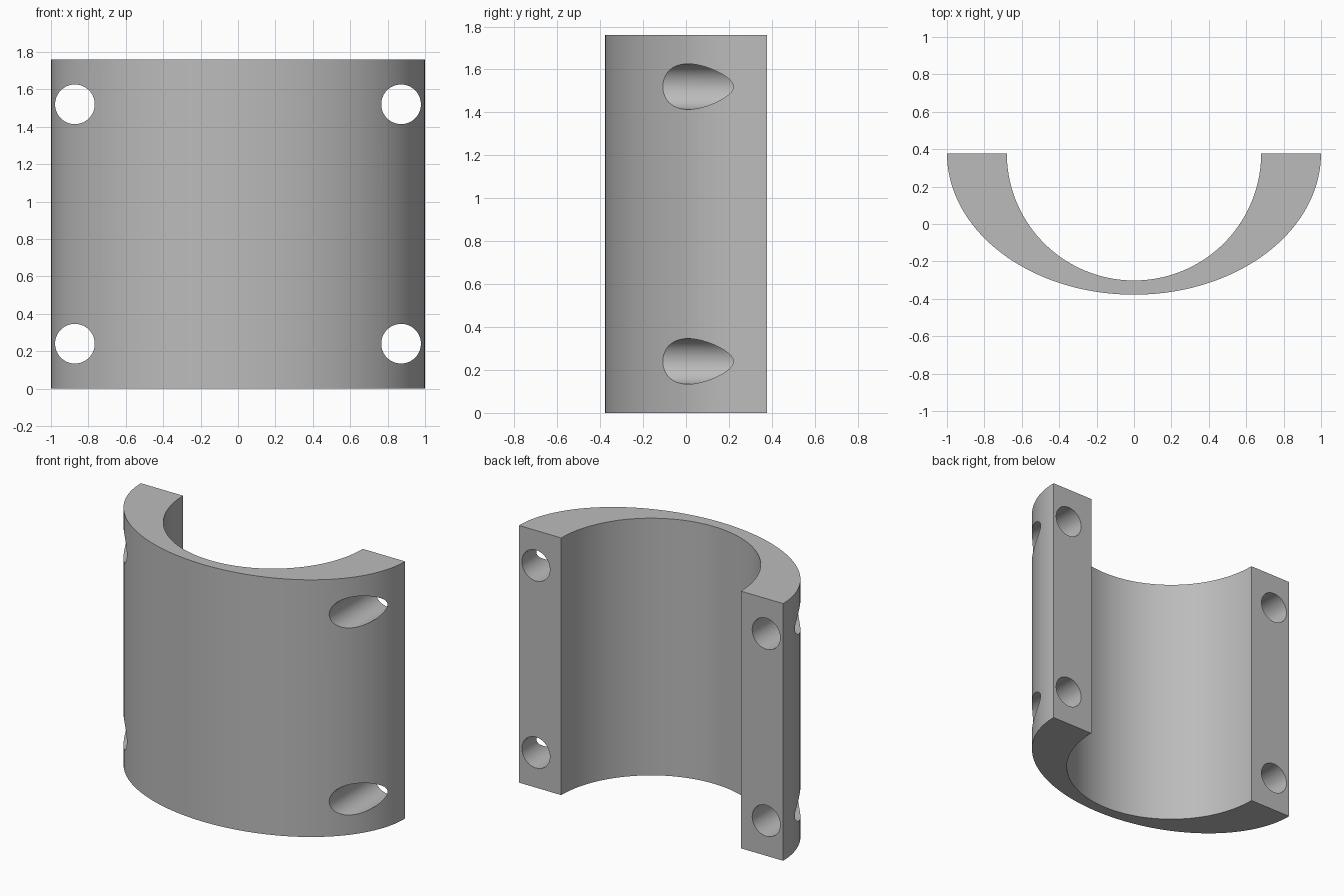
import bpy
import bmesh
from math import cos, sin, pi, radians

HEIGHT = 1.76
BACK_Y = 0.378
OUTER = (1.0, 0.756)
INNER = (0.68, 0.68)
HOLE_X, HOLE_R = 0.872, 0.106
HOLE_Z = (0.24, 1.52)
STEPS = 72

if "Cube" in bpy.data.objects:
    bpy.data.objects.remove(bpy.data.objects["Cube"])

grey = bpy.data.materials.new("plain_grey")
grey.use_nodes = True
colour = (0.5, 0.5, 0.5, 1)
grey.diffuse_color = colour
grey.node_tree.nodes["Principled BSDF"].inputs["Base Color"].default_value = colour


def half_arc(radii):
    """Half ellipse bulging to the front, from left to right."""
    return [(radii[0] * cos(pi * i / STEPS), BACK_Y - radii[1] * sin(pi * i / STEPS))
            for i in range(STEPS + 1)]


# Half shell: crescent profile extruded upward
bm = bmesh.new()
profile = half_arc(OUTER) + half_arc(INNER)[::-1]
face = bm.faces.new([bm.verts.new((x, y, 0)) for x, y in profile])
top = bmesh.ops.extrude_face_region(bm, geom=[face])["geom"]
bmesh.ops.translate(bm, vec=(0, 0, HEIGHT),
                    verts=[v for v in top if isinstance(v, bmesh.types.BMVert)])
bmesh.ops.recalc_face_normals(bm, faces=bm.faces)
mesh = bpy.data.meshes.new("half_shell")
bm.to_mesh(mesh)
bm.free()
shell = bpy.data.objects.new("half_shell", mesh)
bpy.context.collection.objects.link(shell)
mesh.materials.append(grey)

# Four bolt holes running front to back
cutters = []
for side in (-1, 1):
    for z in HOLE_Z:
        bpy.ops.mesh.primitive_cylinder_add(vertices=64, radius=HOLE_R, depth=2,
                                            location=(side * HOLE_X, 0, z),
                                            rotation=(pi / 2, 0, 0))
        cutter = bpy.context.object
        cutter.name = "bolt_hole_cutter"
        cutter.data.materials.append(grey)
        cut = shell.modifiers.new("bolt_hole", "BOOLEAN")
        cut.operation = "DIFFERENCE"
        cut.solver = "EXACT"
        cut.object = cutter
        cutters.append(cutter)

# Apply the cuts, then smooth the curved walls
bpy.ops.object.select_all(action="DESELECT")
shell.select_set(True)
bpy.context.view_layer.objects.active = shell
for name in [m.name for m in shell.modifiers]:
    bpy.ops.object.modifier_apply(modifier=name)
for cutter in cutters:
    bpy.data.objects.remove(cutter)
bpy.ops.object.shade_smooth_by_angle(angle=radians(20))
